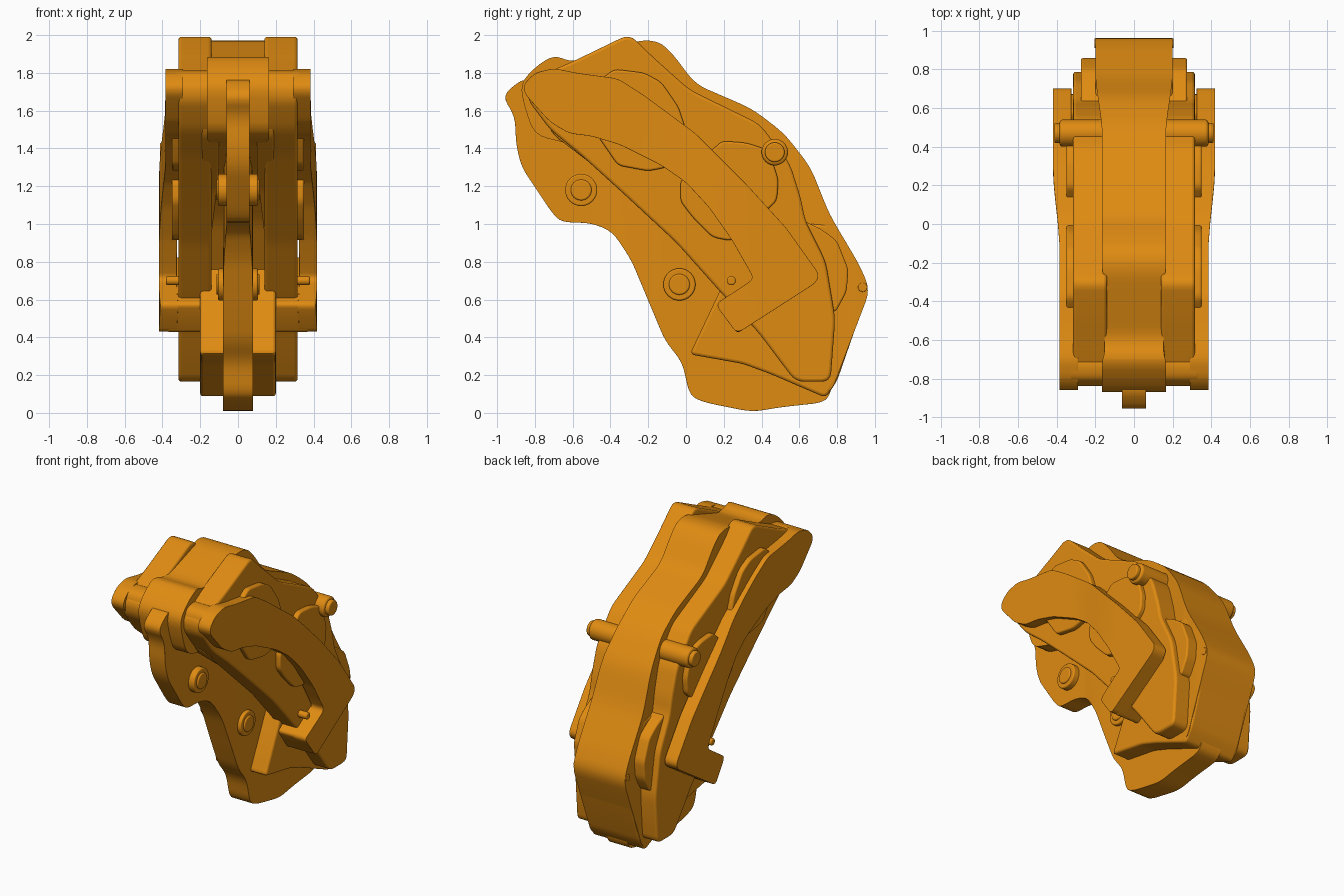
import bpy, bmesh, math
from mathutils import Vector

paint = bpy.data.materials.new("orange_paint")
paint.diffuse_color = (0.745, 0.26, 0.006, 1)


def rounded(pts, r, n=4):
    """Replace every corner of a closed profile with a short curve."""
    out = []
    pts = [Vector(p) for p in pts]
    for i, p in enumerate(pts):
        a, b = pts[i - 1] - p, pts[(i + 1) % len(pts)] - p
        s = p + a.normalized() * min(r, a.length * 0.45)
        e = p + b.normalized() * min(r, b.length * 0.45)
        for k in range(n + 1):
            t = k / n
            out.append(s * (1 - t) ** 2 + p * 2 * t * (1 - t) + e * t * t)
    return out


def finish(ob, bevel, mirror):
    ob.data.materials.append(paint)
    if bevel:
        m = ob.modifiers.new("soft_edges", 'BEVEL')
        m.width, m.segments = bevel, 3
        m.limit_method, m.angle_limit = 'ANGLE', math.radians(50)
    if mirror:
        ob.modifiers.new("both_sides", 'MIRROR')
    bpy.ops.object.select_all(action='DESELECT')
    bpy.context.view_layer.objects.active = ob
    ob.select_set(True)
    bpy.ops.object.shade_smooth_by_angle(angle=math.radians(35))


def plate(name, pts, x0, x1, r=0.05, bevel=0.015, mirror=True, width=None):
    """Extrude a (y, z) profile along x; width(x, y, z) may bend the sides."""
    bm = bmesh.new()
    ring = [bm.verts.new((x0, p.x, p.y)) for p in rounded(pts, r)]
    face = bm.faces.new(ring)
    ext = bmesh.ops.extrude_face_region(bm, geom=[face])
    moved = [g for g in ext['geom'] if isinstance(g, bmesh.types.BMVert)]
    bmesh.ops.translate(bm, verts=moved, vec=(x1 - x0, 0, 0))
    if width:
        for k in range(-8, 10):
            bmesh.ops.bisect_plane(bm, geom=bm.verts[:] + bm.edges[:] + bm.faces[:],
                                   plane_co=(0, k * 0.1 + 0.003, 0), plane_no=(0, 1, 0))
        for v in bm.verts:
            v.co.x = width(*v.co)
    bmesh.ops.recalc_face_normals(bm, faces=bm.faces[:])
    me = bpy.data.meshes.new(name)
    bm.to_mesh(me)
    bm.free()
    ob = bpy.data.objects.new(name, me)
    bpy.context.collection.objects.link(ob)
    finish(ob, bevel, mirror)


def pin(name, y, z, r, x0, x1, bevel=0.008, mirror=True):
    bpy.ops.mesh.primitive_cylinder_add(vertices=32, radius=r, depth=x1 - x0,
                                        location=((x0 + x1) / 2, y, z),
                                        rotation=(0, math.pi / 2, 0))
    ob = bpy.context.object
    bpy.ops.object.transform_apply(location=True, rotation=True)
    ob.name = name
    finish(ob, bevel, mirror)


def step(t, a, b):
    t = max(0, min(1, (t - a) / (b - a)))
    return t * t * (3 - 2 * t)


# central bridge running over the top and down the back
plate("bridge", [(-0.85, 1.60), (-0.88, 1.74), (-0.80, 1.83), (-0.70, 1.895), (-0.60, 1.855),
                 (-0.24, 1.975), (-0.14, 1.965), (-0.07, 1.90), (0.05, 1.74), (0.35, 1.61),
                 (0.52, 1.48), (0.66, 1.30), (0.76, 1.05), (0.92, 0.78), (0.975, 0.65),
                 (0.76, 0.09), (0.50, 0.18), (0.30, 0.70), (0.05, 1.02), (-0.25, 1.28),
                 (-0.60, 1.42), (-0.80, 1.47)],
      -0.165, 0.165, r=0.07, bevel=0.02, mirror=False,
      width=lambda x, y, z: math.copysign(
          0.165 - 0.012 * step(-y, 0.2, 0.35) * step(y, -0.72, -0.66)
          + 0.035 * step(y, 0.45, 0.8), x))

# mounting web with its upper and lower lugs
plate("mounting_web", [(-0.975, 1.68), (-0.85, 1.78), (-0.5, 1.6), (0.3, 1.1), (0.8, 0.6),
                       (0.77, 0.11), (0.73, 0.055), (0.50, 0.03), (0.35, 0.005), (0.10, 0.055),
                       (0.02, 0.09), (-0.02, 0.27), (-0.11, 0.38), (-0.29, 0.81),
                       (-0.39, 0.96), (-0.50, 1.005), (-0.66, 1.01), (-0.71, 1.06),
                       (-0.87, 1.30), (-0.90, 1.42), (-0.905, 1.57)],
      -0.07, 0.07, r=0.06, bevel=0.02, mirror=False,
      width=lambda x, y, z: math.copysign(0.062 + 0.018 * step(y, -0.45, -0.2), x))

# lower block joining the web to the bridge
plate("lower_block", [(0.20, 0.69), (0.02, 0.31), (0.30, 0.26), (0.45, 0.205), (0.74, 0.08),
                      (0.80, 0.17), (0.96, 0.63), (0.75, 1.0), (0.45, 1.0)],
      -0.2, 0.2, r=0.03, bevel=0.015, mirror=False)

# caliper halves
plate("side_body", [(-0.84, 1.66), (-0.835, 1.76), (-0.60, 1.86), (-0.30, 2.005), (-0.17, 1.88),
                    (0.02, 1.71), (0.39, 1.53), (0.55, 1.32), (0.61, 1.13), (0.63, 1.02),
                    (0.74, 0.80), (0.79, 0.50), (0.765, 0.165), (0.58, 0.165), (0.38, 0.43),
                    (0.20, 0.62), (-0.05, 0.90), (-0.33, 1.16), (-0.55, 1.36), (-0.72, 1.50)],
      0.14, 0.315, r=0.05)

# inner liner ledges beside the web
plate("inner_ledge", [(-0.84, 1.72), (-0.70, 1.47), (-0.32, 1.18), (0.16, 0.70), (0.4, 0.8),
                      (-0.1, 1.4)],
      0.10, 0.19, r=0.04, bevel=0.01,
      width=lambda x, y, z: x + 0.05 * step(y, -0.5, 0.1))

# outer banana covers, flaring outward to the back
plate("side_cover", [(-0.855, 1.69), (-0.86, 1.74), (-0.80, 1.80), (-0.70, 1.825), (-0.58, 1.80),
                     (-0.36, 1.77), (-0.22, 1.68), (0.05, 1.48), (0.32, 1.21), (0.53, 0.98),
                     (0.705, 0.735), (0.69, 0.69), (0.27, 0.42), (0.155, 0.575), (0.36, 0.71),
                     (0.24, 0.92), (0.12, 1.09), (0.0, 1.22), (-0.13, 1.31), (-0.35, 1.42),
                     (-0.50, 1.465), (-0.62, 1.48), (-0.72, 1.54)],
      0.29, 0.385, r=0.035, bevel=0.012,
      width=lambda x, y, z: x + 0.034 * step(y, -0.15, 0.3))

# cover ends folded inward at the top and the bottom
plate("cover_top_fold", [(-0.84, 1.70), (-0.81, 1.80), (-0.71, 1.82), (-0.64, 1.76), (-0.70, 1.60)],
      0.12, 0.34, r=0.04)
plate("cover_bottom_fold", [(0.16, 0.575), (0.27, 0.42), (0.68, 0.69), (0.58, 0.83), (0.36, 0.71)],
      0.15, 0.38, r=0.025)

# raised piston pads
plate("piston_pad_front", [(-0.47, 1.47), (-0.36, 1.31), (-0.20, 1.28), (-0.10, 1.30), (0.0, 1.50),
                           (-0.04, 1.62), (-0.13, 1.75), (-0.22, 1.80), (-0.38, 1.82), (-0.47, 1.75)],
      0.27, 0.35, r=0.03, bevel=0.01)
plate("piston_pad_middle", [(-0.03, 1.23), (-0.03, 1.12), (0.04, 1.03), (0.14, 0.93), (0.24, 0.91),
                            (0.48, 1.12), (0.49, 1.23), (0.44, 1.39), (0.32, 1.43), (0.19, 1.44)],
      0.27, 0.35, r=0.03, bevel=0.01)
plate("piston_pad_rear", [(0.60, 1.03), (0.72, 0.97), (0.80, 0.91), (0.86, 0.76), (0.85, 0.64),
                          (0.79, 0.53), (0.60, 0.55)],
      0.15, 0.275, r=0.03, bevel=0.01)

# bolts and pins
for name, y, z in (("upper_mount_bolt", -0.555, 1.18), ("lower_mount_bolt", -0.035, 0.68)):
    pin(name, y, z, 0.085, -0.105, 0.105, mirror=False)
    pin(name + "_centre", y, z, 0.055, -0.115, 0.115, mirror=False)
pin("bleed_screw", 0.47, 1.38, 0.07, 0.14, 0.385, 0.015)
pin("bleed_screw_tip", 0.47, 1.38, 0.052, 0.3, 0.412)
pin("pad_pin", 0.24, 0.70, 0.024, 0.25, 0.38)
pin("rear_pin", 0.935, 0.665, 0.024, 0.1, 0.205, 0.004)
